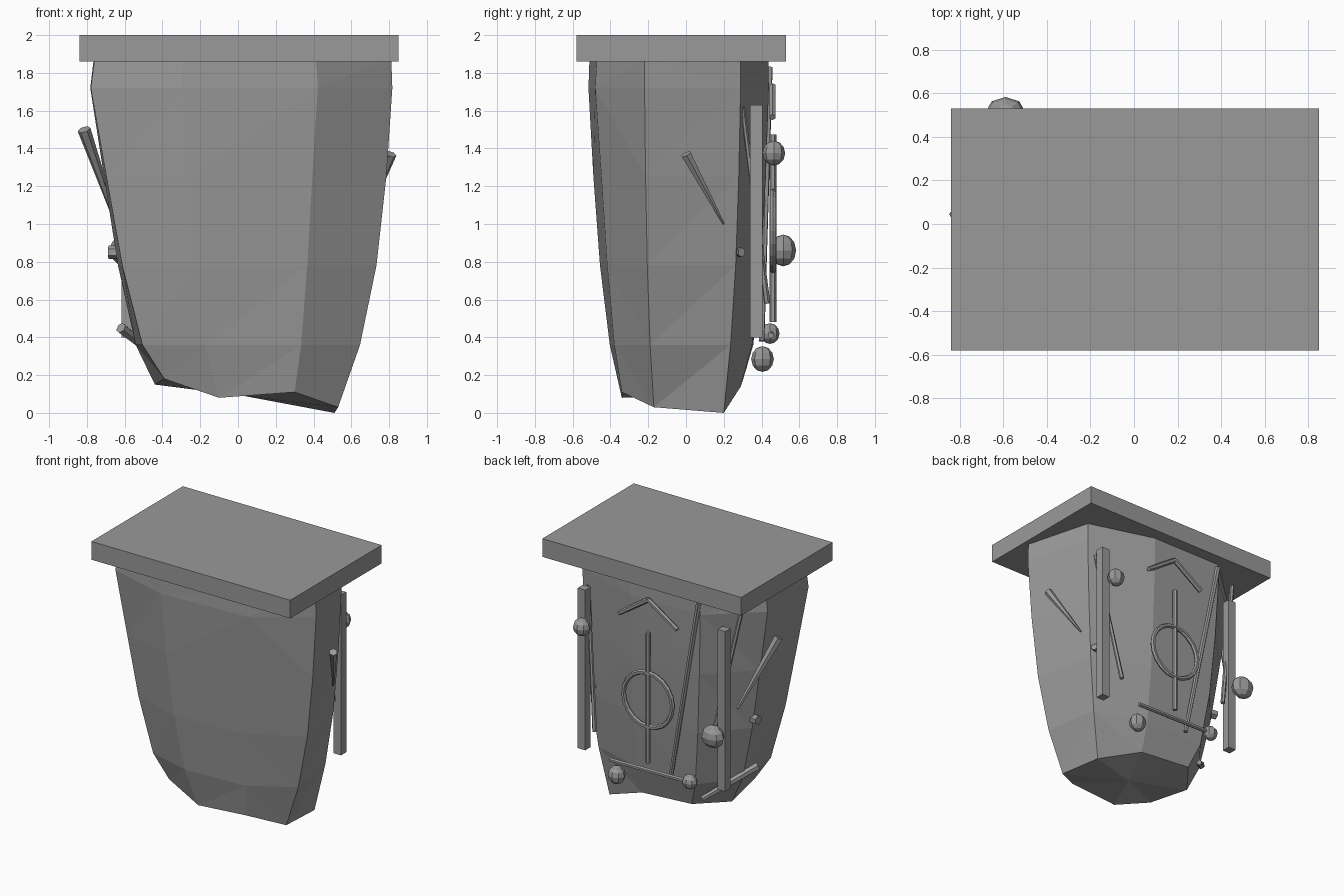
import bpy, bmesh, math
from mathutils import Vector

if "Cube" in bpy.data.objects:
    bpy.data.objects.remove(bpy.data.objects["Cube"])

stone = bpy.data.materials.new("grey_stone")
stone.diffuse_color = (0.32, 0.32, 0.32, 1)
stone.use_nodes = True
stone.node_tree.nodes["Principled BSDF"].inputs["Base Color"].default_value = stone.diffuse_color


def finish(bm, name):
    bmesh.ops.recalc_face_normals(bm, faces=bm.faces)
    me = bpy.data.meshes.new(name)
    bm.to_mesh(me)
    bm.free()
    me.materials.append(stone)
    ob = bpy.data.objects.new(name, me)
    bpy.context.collection.objects.link(ob)
    return ob


def box(name, lo, hi):
    bm = bmesh.new()
    bmesh.ops.create_cube(bm, size=1)
    for v in bm.verts:
        v.co = Vector([(lo[i] + hi[i]) / 2 + v.co[i] * (hi[i] - lo[i]) for i in range(3)])
    return finish(bm, name)


def stick(name, a, b, r1, r2, sides=6):
    a, b = Vector(a), Vector(b)
    bm = bmesh.new()
    bmesh.ops.create_cone(bm, cap_ends=True, segments=sides, radius1=r1, radius2=r2,
                          depth=(b - a).length)
    ob = finish(bm, name)
    ob.rotation_mode = 'QUATERNION'
    ob.rotation_quaternion = (b - a).to_track_quat('Z', 'Y')
    ob.location = (a + b) / 2
    return ob


def knob(name, loc, r):
    bm = bmesh.new()
    bmesh.ops.create_uvsphere(bm, u_segments=8, v_segments=6, radius=1)
    for v in bm.verts:
        v.co = Vector([v.co[i] * r[i] + loc[i] for i in range(3)])
    return finish(bm, name)


# Slab on top
box("top_slab", (-0.84, -0.58, 1.86), (0.85, 0.53, 2.0))

# Tapered rock body: each column is top xy, bottom xyz, taper exponent
columns = [
    ((0.43, -0.49), (0.30, -0.34, 0.11), 0.6),
    ((0.82, -0.22), (0.53, -0.17, 0.03), 1.0),
    ((0.68, 0.29), (0.51, 0.20, 0.00), 1.0),
    ((0.17, 0.44), (0.17, 0.29, 0.14), 1.0),
    ((-0.43, 0.44), (-0.26, 0.30, 0.17), 1.0),
    ((-0.80, 0.13), (-0.44, 0.07, 0.15), 0.65),
    ((-0.80, -0.38), (-0.39, -0.28, 0.18), 0.65),
    ((-0.30, -0.52), (-0.10, -0.34, 0.08), 0.85),
]
levels = [(1.88, 0.03), (1.72, 0.01), (1.25, 0.12), (0.78, 0.3), (0.36, 0.6), (None, 1.0)]
bm = bmesh.new()
rings = []
for z, t in levels:
    ring = []
    for top, bot, p in columns:
        k = t ** p
        ring.append(bm.verts.new((top[0] + (bot[0] - top[0]) * k,
                                  top[1] + (bot[1] - top[1]) * k,
                                  bot[2] if z is None else z)))
    rings.append(ring)
n = len(columns)
for r0, r1 in zip(rings, rings[1:]):
    for i in range(n):
        bm.faces.new((r0[i], r0[(i + 1) % n], r1[(i + 1) % n], r1[i]))
bm.faces.new(rings[0])
hub = bm.verts.new((0.03, -0.02, 0.09))
for i in range(n):
    bm.faces.new((rings[-1][i], rings[-1][(i + 1) % n], hub))
bmesh.ops.triangulate(bm, faces=[f for f in bm.faces if len(f.verts) == 4])
finish(bm, "rock_body")

# Square bars standing behind the rock
for side, x in (("right", 0.605), ("left", -0.585)):
    box(side + "_bar", (x - 0.032, 0.34, 0.40), (x + 0.032, 0.405, 1.63))

# Faceted knobs
knob("right_bar_knob", (0.56, 0.465, 1.375), (0.065, 0.06, 0.066))
knob("left_bar_knob", (-0.59, 0.515, 0.86), (0.09, 0.068, 0.084))
knob("lower_left_knob", (-0.345, 0.445, 0.42), (0.058, 0.05, 0.055))
knob("lower_right_knob", (0.305, 0.405, 0.285), (0.065, 0.06, 0.068))

# Emblem on the back: ring, upright rod, chevron, cross rod
bm = bmesh.new()
N, M = 20, 6
grid = []
for i in range(N):
    a = 2 * math.pi * i / N
    row = []
    for j in range(M):
        b = 2 * math.pi * j / M
        r = 0.208 + 0.018 * math.cos(b)
        row.append(bm.verts.new((r * math.cos(a), 0.46 + 0.018 * math.sin(b),
                                 0.963 + r * math.sin(a))))
    grid.append(row)
for i in range(N):
    for j in range(M):
        i2, j2 = (i + 1) % N, (j + 1) % M
        bm.faces.new((grid[i][j], grid[i2][j], grid[i2][j2], grid[i][j2]))
finish(bm, "back_ring")
stick("back_upright_rod", (0, 0.46, 0.48), (0, 0.46, 1.475), 0.018, 0.018)
for side, s in (("right", 1), ("left", -1)):
    stick(side + "_chevron_arm", (s * 0.245, 0.457, 1.565), (0, 0.457, 1.73), 0.018, 0.018)
stick("back_cross_rod", (0.33, 0.45, 0.41), (-0.345, 0.45, 0.42), 0.016, 0.016)

# Tapered spikes on the flanks
stick("left_spike", (-0.64, 0.29, 1.0), (-0.815, 0.04, 1.50), 0.012, 0.035)
stick("right_spike", (0.67, 0.20, 1.0), (0.81, 0.00, 1.37), 0.006, 0.03)
stick("low_left_spike", (-0.355, 0.31, 0.24), (-0.62, 0.01, 0.45), 0.02, 0.03)

# Thin leaning slivers along the back
stick("right_sliver", (0.475, 0.43, 0.58), (0.62, 0.30, 1.62), 0.017, 0.012)
stick("centre_sliver", (-0.15, 0.40, 0.38), (-0.42, 0.44, 1.83), 0.016, 0.02)
stick("left_sliver", (-0.50, 0.40, 0.75), (-0.69, 0.28, 1.85), 0.016, 0.016)

# Small embedded stubs
stick("right_stub", (0.50, 0.22, 0.85), (0.62, 0.295, 0.85), 0.025, 0.025)
stick("left_stub", (-0.55, 0.08, 0.85), (-0.685, 0.10, 0.85), 0.035, 0.035)
